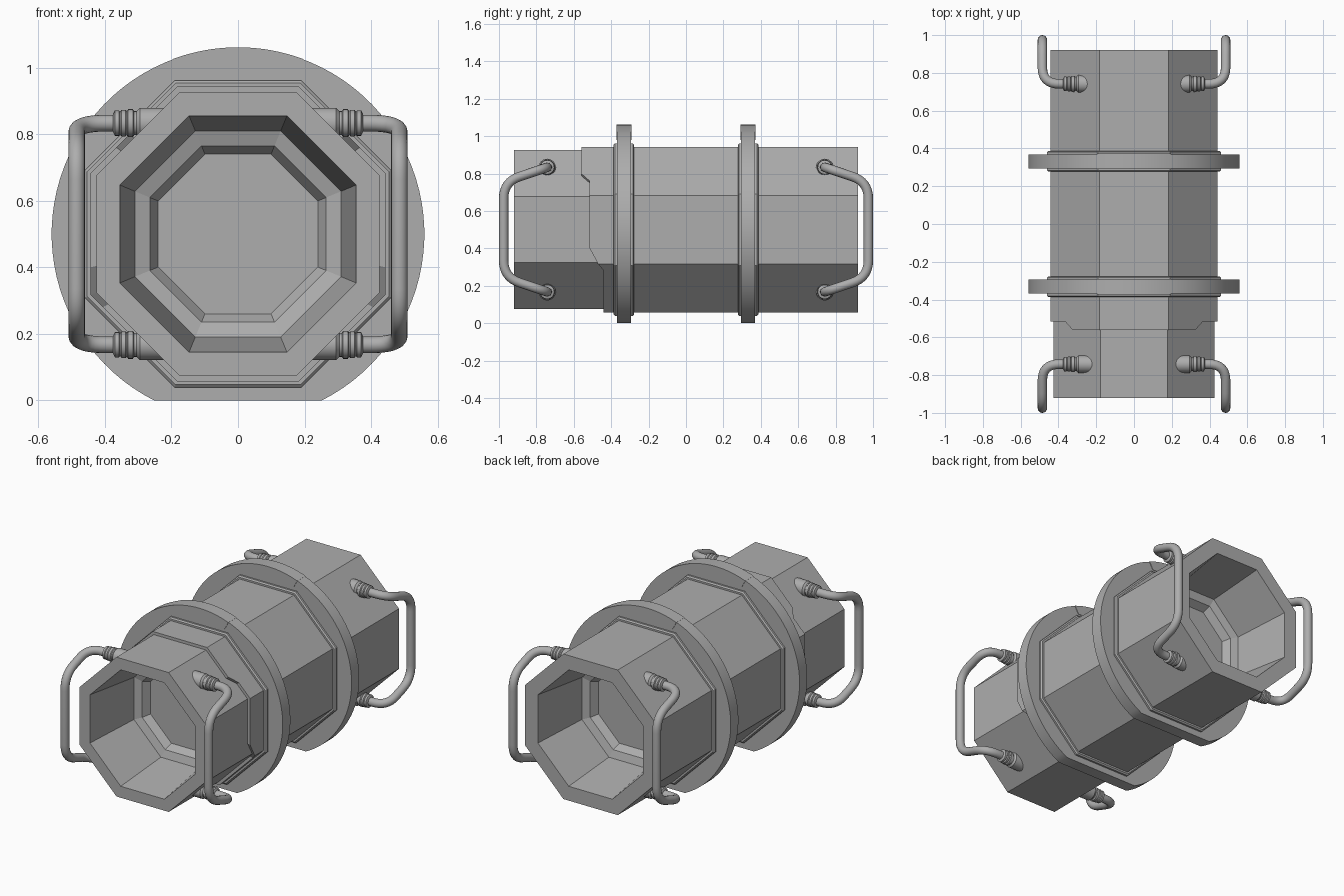
import bpy, bmesh, math
from mathutils import Vector

if "Cube" in bpy.data.objects:
    bpy.data.objects.remove(bpy.data.objects["Cube"])

CZ = 0.5
grey = bpy.data.materials.new("plain grey")
grey.diffuse_color = (0.42, 0.42, 0.42, 1)
grey.use_nodes = True
grey.node_tree.nodes["Principled BSDF"].inputs["Base Color"].default_value = grey.diffuse_color


def finish(name, bm, smooth=None):
    bmesh.ops.recalc_face_normals(bm, faces=bm.faces)
    me = bpy.data.meshes.new(name)
    bm.to_mesh(me)
    bm.free()
    ob = bpy.data.objects.new(name, me)
    bpy.context.collection.objects.link(ob)
    me.materials.append(grey)
    if smooth:
        bpy.ops.object.select_all(action='DESELECT')
        ob.select_set(True)
        bpy.context.view_layer.objects.active = ob
        bpy.ops.object.shade_smooth_by_angle(angle=math.radians(smooth))
    return ob


def loft(name, rings, caps=True, closed=False, smooth=None):
    bm = bmesh.new()
    vs = [[bm.verts.new(p) for p in r] for r in rings]
    pairs = list(zip(vs, vs[1:])) + ([(vs[-1], vs[0])] if closed else [])
    for a, b in pairs:
        n = len(a)
        for i in range(n):
            j = (i + 1) % n
            bm.faces.new((a[i], a[j], b[j], b[i]))
    if caps:
        bm.faces.new(vs[0])
        bm.faces.new(vs[-1])
    return finish(name, bm, smooth)


def octagon(y, a):
    r = a / math.cos(math.pi / 8)
    return [(r * math.cos(t), y, CZ + r * math.sin(t))
            for t in [math.pi / 8 + k * math.pi / 4 for k in range(8)]]


def prism(name, outline, y0, y1, smooth=None):
    return loft(name, [[(x, y, z) for x, z in outline] for y in (y0, y1)], smooth=smooth)


# Octagonal core with a stepped recess in each end
recess = [(0.50, 0.24), (0.545, 0.265), (0.56, 0.31), (0.92, 0.355), (0.92, 0.425)]
profile = [(-y, a) for y, a in recess] + recess[::-1]
loft("octagonal_core", [octagon(y, a) for y, a in profile])

# Outer shell with a stepped front edge that depends on height
A = 0.4425
H = A * math.tan(math.pi / 8)
D = A + H
right = [(H, CZ + A), (D - 0.30, 0.80), (D - 0.26, 0.76), (A, CZ + H), (A, 0.40),
         (A, CZ - H), (D - 0.22, 0.28), (H, CZ - A)]
outline = right + [(-x, z) for x, z in right[::-1]]


def front_y(z):
    if z > 0.79:
        return -0.56
    if z > 0.39:
        return -0.515
    return -0.47 if z > 0.30 else -0.44


def shell_ring(s, back):
    return [(x * s, 0.92 if back else front_y(z), CZ + (z - CZ) * s) for x, z in outline]


k = 0.425 / A
loft("outer_shell", [shell_ring(k, False), shell_ring(1, False), shell_ring(1, True),
                     shell_ring(k, True)], caps=False)

# Collars: octagonal flange, round ring with a flat foot, and top plate
R = 0.56
foot = math.asin(CZ / R)
arc = [-foot + (math.pi + 2 * foot) * i / 80 for i in range(81)]
disc = [(R * math.cos(t), CZ + R * math.sin(t)) for t in arc]
half = math.asin(0.195 / R)
plate = [(-0.17, 0.98), (0.17, 0.98)]
plate += [((R + 0.001) * math.sin(t), CZ + (R + 0.001) * math.cos(t))
          for t in [half - 2 * half * i / 16 for i in range(17)]]
for side, s in (("front", -1), ("back", 1)):
    c = 0.332 * s
    loft(side + "_flange", [octagon(c + y, a) for y, a in
                            [(-0.055, 0.43), (-0.055, 0.453), (-0.048, 0.461),
                             (0.048, 0.461), (0.055, 0.453), (0.055, 0.43)]])
    prism(side + "_ring", disc, c - 0.037, c + 0.037, 30)
    prism(side + "_ring_top_plate", plate, c - 0.040, c + 0.040, 30)


# Handles: bent tubes
def fillet(points, radius, steps=8):
    out = [Vector(points[0])]
    for a, b, c in zip(points, points[1:], points[2:]):
        a, b, c = Vector(a), Vector(b), Vector(c)
        p = b + (a - b).normalized() * radius
        q = b + (c - b).normalized() * radius
        for i in range(steps + 1):
            t = i / steps
            out.append(p * (1 - t) ** 2 + b * 2 * t * (1 - t) + q * t * t)
    return out + [Vector(points[-1])]


def tube(name, points, r, n=16):
    rings = []
    u = None
    for i, p in enumerate(points):
        d = (points[min(i + 1, len(points) - 1)] - points[max(i - 1, 0)]).normalized()
        u = Vector((0, 1, 0)) if u is None else u
        u = (u - d * u.dot(d)).normalized()
        v = d.cross(u)
        rings.append([p + r * (u * math.cos(2 * math.pi * j / n) + v * math.sin(2 * math.pi * j / n))
                      for j in range(n)])
    return loft(name, rings, smooth=40)


# Socket and beaded grip, turned around the x axis
turned = [(0.185, 0.046), (0.295, 0.046), (0.305, 0.036), (0.312, 0.036), (0.316, 0.042),
          (0.330, 0.042), (0.334, 0.036), (0.338, 0.040), (0.350, 0.040), (0.354, 0.034),
          (0.358, 0.038), (0.370, 0.038), (0.376, 0.026)]
for end, sy in (("front", -1), ("back", 1)):
    for hand, sx in (("left", -1), ("right", 1)):
        x, y0, y1 = 0.485 * sx, 0.742 * sy, 0.975 * sy
        path = [(0.3 * sx, y0, 0.833), (x, y0, 0.833), (x, y1, 0.755), (x, y1, 0.245),
                (x, y0, 0.167), (0.3 * sx, y0, 0.167)]
        tube(f"{end}_{hand}_handle", fillet(path, 0.09), 0.025)
        for level, z in (("upper", 0.833), ("lower", 0.167)):
            loft(f"{end}_{hand}_{level}_socket",
                 [[(px * sx, y0 + r * math.cos(2 * math.pi * j / 24),
                    z + r * math.sin(2 * math.pi * j / 24)) for j in range(24)]
                  for px, r in turned], smooth=35)
